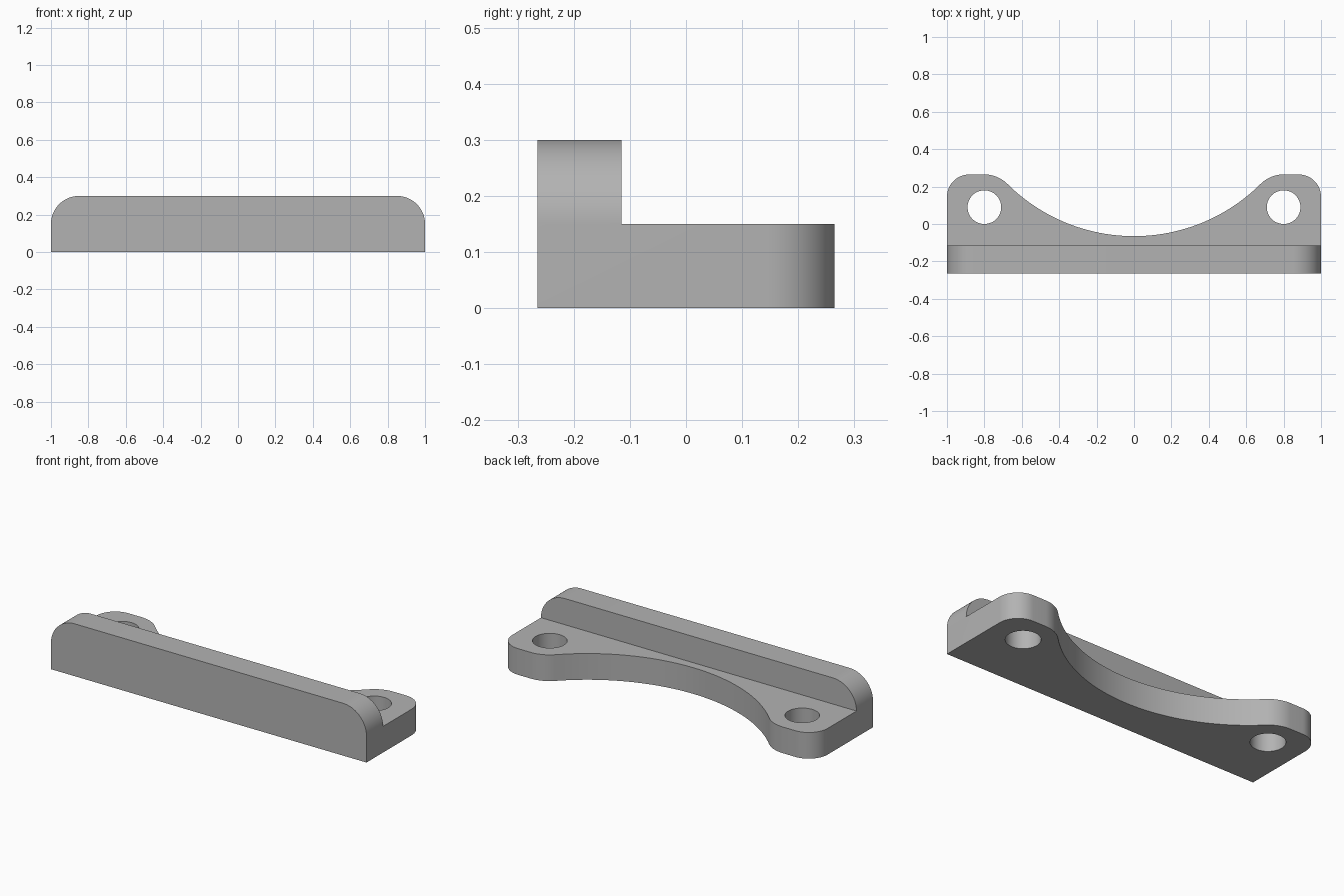
import bpy, bmesh
from math import atan2, cos, hypot, pi, radians, sin

if "Cube" in bpy.data.objects:
    bpy.data.objects.remove(bpy.data.objects["Cube"])

FRONT, BACK, WALL_BACK = -0.265, 0.265, -0.115
PLATE_Z, WALL_Z = 0.15, 0.3
HOLE_X, HOLE_Y, HOLE_R = 0.8, 0.09, 0.09

grey = bpy.data.materials.new("Plain grey")
grey.use_nodes = True
colour = (0.45, 0.45, 0.45, 1)
grey.diffuse_color = colour
grey.node_tree.nodes["Principled BSDF"].inputs["Base Color"].default_value = colour


def arc(cx, cy, r, start, end, steps):
    angles = [start + (end - start) * i / steps for i in range(steps + 1)]
    return [(cx + r * cos(a), cy + r * sin(a)) for a in angles]


def prism(name, outline, place, shift):
    """Extrude a flat outline; place turns 2D points into 3D."""
    bm = bmesh.new()
    face = bm.faces.new([bm.verts.new(place(*p)) for p in outline])
    new = bmesh.ops.extrude_face_region(bm, geom=[face])["geom"]
    bmesh.ops.translate(bm, vec=shift, verts=[v for v in new if isinstance(v, bmesh.types.BMVert)])
    bmesh.ops.recalc_face_normals(bm, faces=bm.faces)
    mesh = bpy.data.meshes.new(name)
    bm.to_mesh(mesh)
    bm.free()
    mesh.materials.append(grey)
    obj = bpy.data.objects.new(name, mesh)
    bpy.context.collection.objects.link(obj)
    return obj


def combine(target, tool, operation):
    mod = target.modifiers.new(operation.title(), "BOOLEAN")
    mod.object, mod.operation, mod.solver = tool, operation, "EXACT"
    bpy.context.view_layer.objects.active = target
    bpy.ops.object.modifier_apply(modifier=mod.name)
    bpy.data.objects.remove(tool)


# Base plate: rounded ears joined by a scooped back edge
ear_r = BACK - HOLE_Y
corner_r = 0.12
scoop_r, scoop_y = 0.96, 0.895
blend = atan2(scoop_y - HOLE_Y, -HOLE_X)
half = [(1, FRONT)]
half += arc(1 - corner_r, BACK - corner_r, corner_r, 0, pi / 2, 16)
half += arc(HOLE_X, HOLE_Y, ear_r, pi / 2, blend, 12)
half += arc(0, scoop_y, scoop_r, blend - pi, -pi / 2, 24)[1:]
outline = half + [(-x, y) for x, y in reversed(half[:-1])]
bracket = prism("mounting_bracket", outline, lambda x, y: (x, y, 0), (0, 0, PLATE_Z))

# Upright front wall with rounded top corners
wall_r = 0.15
side = [(1, 0)] + arc(1 - wall_r, WALL_Z - wall_r, wall_r, 0, pi / 2, 20)
wall_outline = side + [(-x, z) for x, z in reversed(side)]
wall = prism("front_wall", wall_outline, lambda x, z: (x, FRONT, z), (0, WALL_BACK - FRONT, 0))
combine(bracket, wall, "UNION")

# Bolt holes through both ears
for x in (-HOLE_X, HOLE_X):
    ring = arc(x, HOLE_Y, HOLE_R, 0, 2 * pi, 48)[:-1]
    cutter = prism("hole_cutter", ring, lambda px, py: (px, py, -0.1), (0, 0, 0.4))
    cutter.hide_render = True
    combine(bracket, cutter, "DIFFERENCE")

# Clean flat faces and smooth the rounded edges
bm = bmesh.new()
bm.from_mesh(bracket.data)
bmesh.ops.remove_doubles(bm, verts=bm.verts, dist=0.0001)
bmesh.ops.dissolve_limit(bm, angle_limit=radians(0.5), verts=bm.verts, edges=bm.edges)
bm.to_mesh(bracket.data)
bm.free()
bpy.ops.object.select_all(action="DESELECT")
bracket.select_set(True)
bpy.context.view_layer.objects.active = bracket
bpy.ops.object.shade_smooth_by_angle(angle=radians(30))
